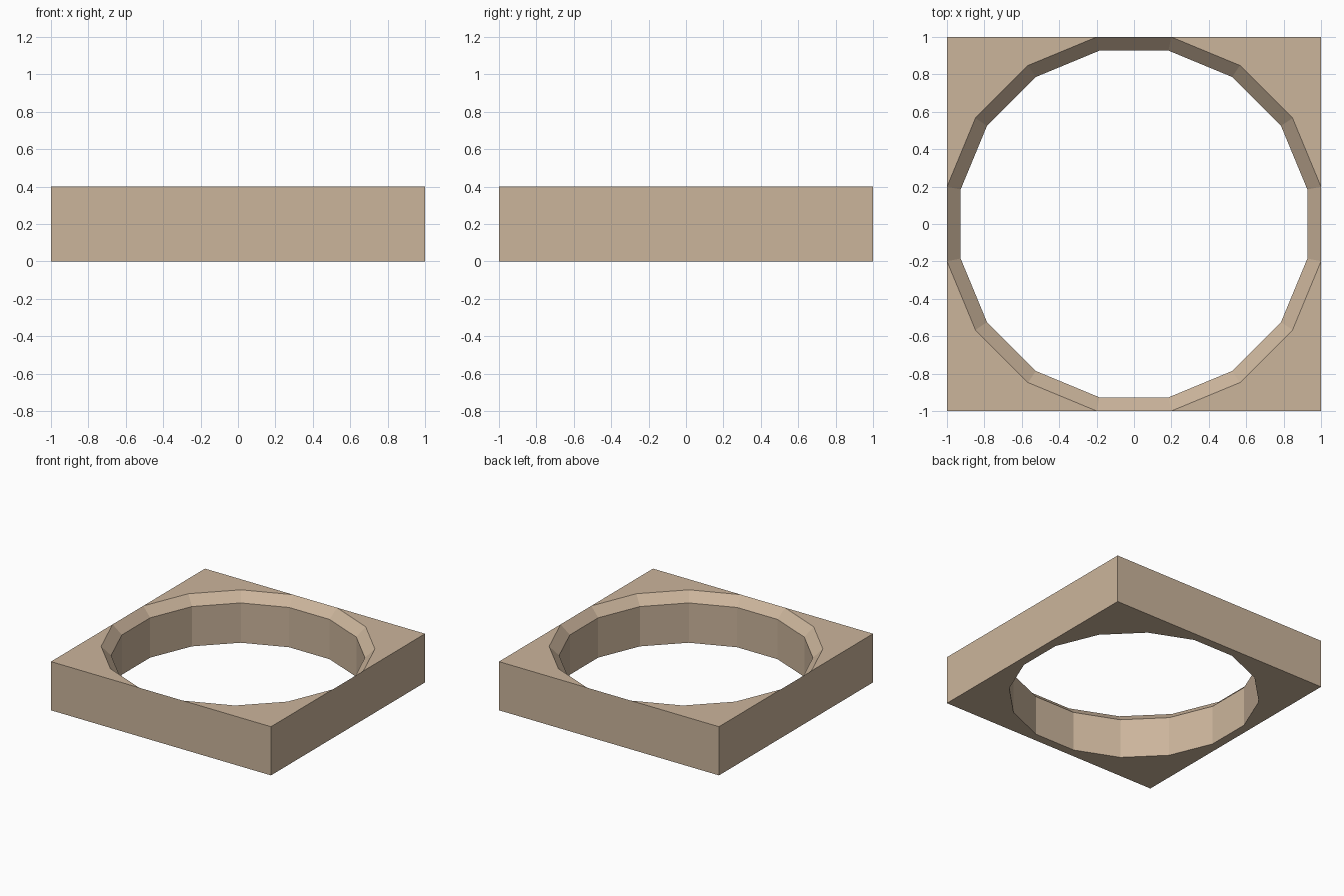
import bpy, bmesh
from math import cos, sin, pi

if "Cube" in bpy.data.objects:
    bpy.data.objects.remove(bpy.data.objects["Cube"])

H, CHAMFER, SIDES = 0.4, 0.073, 16
bm = bmesh.new()


def ring(apothem, z):
    r = apothem / cos(pi / SIDES)
    return [bm.verts.new((r * cos((i + .5) * 2 * pi / SIDES),
                          r * sin((i + .5) * 2 * pi / SIDES), z)) for i in range(SIDES)]


def square(z):
    return [bm.verts.new((x, y, z)) for x, y in ((1, 1), (-1, 1), (-1, -1), (1, -1))]


# Hole outlines and square corners
rim = ring(1.0, H)
lip = ring(1.0 - CHAMFER, H - CHAMFER)
base = ring(1.0 - CHAMFER, 0)
top, bottom = square(H), square(0)

# Chamfer and straight bore
for a, b in ((rim, lip), (lip, base)):
    for i in range(SIDES):
        j = (i + 1) % SIDES
        bm.faces.new((a[i], b[i], b[j], a[j]))

# Corner tops, underside and outer walls, one quarter at a time
for q in range(4):
    n, k = (q + 1) % 4, q * 4
    end, start = k + 3, (k + 4) % SIDES
    bm.faces.new([top[q]] + [rim[k + i] for i in (3, 2, 1, 0)])
    bm.faces.new([bottom[q]] + [base[k + i] for i in range(4)])
    bm.faces.new((bottom[q], base[end], base[start], bottom[n]))
    bm.faces.new((bottom[q], bottom[n], top[n], rim[start], rim[end], top[q]))

bmesh.ops.recalc_face_normals(bm, faces=bm.faces)
mesh = bpy.data.meshes.new("square_ring_block")
bm.to_mesh(mesh)
bm.free()
obj = bpy.data.objects.new("square_ring_block", mesh)
bpy.context.collection.objects.link(obj)

# Tan finish
mat = bpy.data.materials.new("tan")
mat.diffuse_color = (0.6, 0.46, 0.33, 1)
mat.use_nodes = True
mat.node_tree.nodes["Principled BSDF"].inputs["Base Color"].default_value = mat.diffuse_color
mesh.materials.append(mat)
